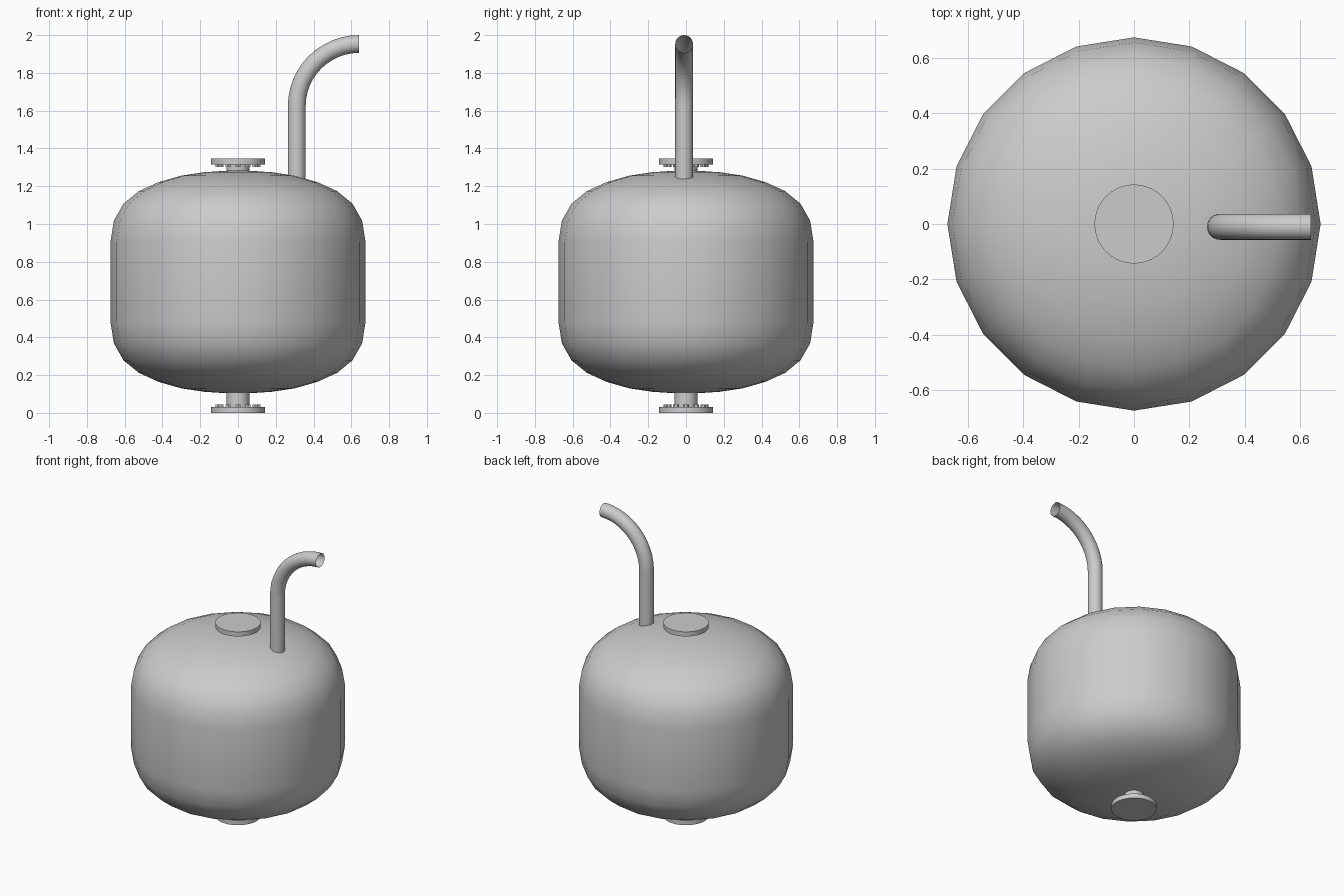
import bpy, bmesh, math

if "Cube" in bpy.data.objects:
    bpy.data.objects.remove(bpy.data.objects["Cube"])


def finish(name, bm, angle=35):
    bmesh.ops.recalc_face_normals(bm, faces=bm.faces)
    me = bpy.data.meshes.new(name)
    bm.to_mesh(me)
    bm.free()
    ob = bpy.data.objects.new(name, me)
    bpy.context.collection.objects.link(ob)
    bpy.ops.object.select_all(action='DESELECT')
    ob.select_set(True)
    bpy.context.view_layer.objects.active = ob
    bpy.ops.object.shade_smooth_by_angle(angle=math.radians(angle))
    return ob


def skin(bm, rings):
    # Join successive vertex rings with quads
    for a, b in zip(rings, rings[1:]):
        n = len(a)
        for i in range(n):
            j = (i + 1) % n
            bm.faces.new((a[i], a[j], b[j], b[i]))


def revolve(name, profile, sides, angle=35):
    bm = bmesh.new()
    rings = []
    for r, z in profile:
        rings.append([bm.verts.new((r * math.cos(2 * math.pi * i / sides),
                                    r * math.sin(2 * math.pi * i / sides), z))
                      for i in range(sides)])
    skin(bm, rings)
    bm.faces.new(rings[0])
    bm.faces.new(rings[-1])
    bmesh.ops.remove_doubles(bm, verts=bm.verts, dist=1e-5)
    return finish(name, bm, angle)


# Rounded tank body, mirrored about its mid height
MID = 0.693
upper = [(0.675, 0.907), (0.657, 1.018), (0.606, 1.108), (0.525, 1.174),
         (0.42, 1.222), (0.30, 1.256), (0.18, 1.274), (0.06, 1.282)]
profile = [(r, 2 * MID - z) for r, z in reversed(upper)] + upper
revolve("tank_body", profile, 20, 50)


# Flanges with neck and bolt heads
def flange(label, outer, direction, neck_end):
    inner = outer + direction * 0.032
    revolve(label + "_flange", [(0.143, outer), (0.143, inner)], 40)
    revolve(label + "_neck", [(0.061, inner), (0.061, neck_end)], 24)
    bm = bmesh.new()
    for i in range(12):
        a = 2 * math.pi * i / 12
        made = bmesh.ops.create_cone(bm, cap_ends=True, segments=6, radius1=0.015,
                                     radius2=0.015, depth=0.012)
        bmesh.ops.translate(bm, verts=made["verts"],
                            vec=(0.105 * math.cos(a), 0.105 * math.sin(a),
                                 inner + direction * 0.006))
    finish(label + "_bolts", bm)


flange("bottom", 0.0, 1, 0.13)
flange("top", 1.346, -1, 1.26)

# Bent vent pipe, open at its end
R, X, Y, BEND = 0.047, 0.311, -0.01, 0.33
path = [(X, 1.21, 0.0)]
for k in range(13):
    t = math.pi / 2 * k / 12
    path.append((X + BEND * (1 - math.cos(t)), 1.623 + BEND * math.sin(t), t))
bm = bmesh.new()
rings = []
for px, pz, t in path:
    ring = []
    for i in range(24):
        a = 2 * math.pi * i / 24
        s = R * math.cos(a)
        ring.append(bm.verts.new((px + s * math.cos(t), Y + R * math.sin(a),
                                  pz - s * math.sin(t))))
    rings.append(ring)
skin(bm, rings)
finish("vent_pipe", bm)
